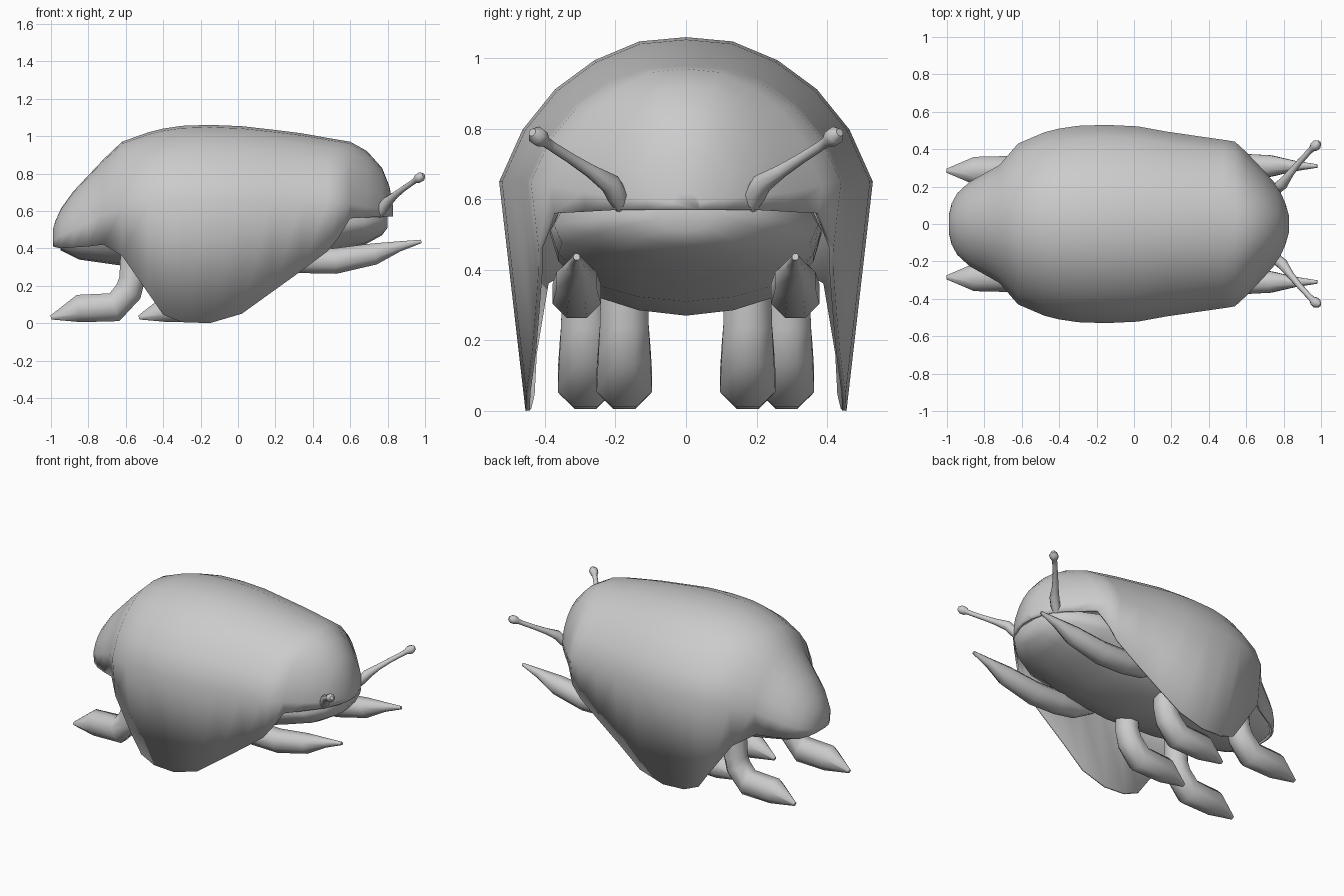
import bpy, bmesh, math
from mathutils import Vector

if "Cube" in bpy.data.objects:
    bpy.data.objects.remove(bpy.data.objects["Cube"])


def make(name, rings, closed, angle, thickness=0):
    """Loft rings of points, cap both ends, shade smooth below an angle."""
    bm = bmesh.new()
    vs = [[bm.verts.new(p) for p in ring] for ring in rings]
    n = len(vs[0])
    for a, b in zip(vs, vs[1:]):
        for i in range(n if closed else n - 1):
            j = (i + 1) % n
            bm.faces.new((a[i], a[j], b[j], b[i]))
    bm.faces.new(vs[0])
    bm.faces.new(vs[-1])
    bmesh.ops.recalc_face_normals(bm, faces=bm.faces)
    # make sure open shells face outward too
    top = max(bm.faces, key=lambda f: f.calc_center_median().z)
    if top.normal.z < 0:
        bmesh.ops.reverse_faces(bm, faces=bm.faces)
    me = bpy.data.meshes.new(name)
    bm.to_mesh(me)
    bm.free()
    ob = bpy.data.objects.new(name, me)
    bpy.context.collection.objects.link(ob)
    bpy.ops.object.select_all(action='DESELECT')
    ob.select_set(True)
    bpy.context.view_layer.objects.active = ob
    bpy.ops.object.shade_smooth_by_angle(angle=math.radians(angle))
    if thickness:
        mod = ob.modifiers.new("thickness", 'SOLIDIFY')
        mod.thickness = thickness
        mod.offset = -1
    return ob


def mirror_section(x, half):
    """Mirror a half section (y, z) that starts on the centre line."""
    return ([(x, -y, z) for y, z in reversed(half[1:])] +
            [(x, y, z) for y, z in half])


def tube(name, path, sides=8):
    """Tapered tube through (x, y, z, radius) points."""
    pts = [Vector(p[:3]) for p in path]
    rings = []
    for i, p in enumerate(pts):
        t = (pts[min(i + 1, len(pts) - 1)] - pts[max(i - 1, 0)]).normalized()
        u = Vector((0, 1, 0))
        u = (u - t * t.dot(u)).normalized()
        v = t.cross(u)
        r = path[i][3]
        rings.append([p + r * (u * math.cos(a) + v * math.sin(a)) for a in
                      [2 * math.pi * (k + .5) / sides for k in range(sides)]])
    return make(name, rings, True, 50)


# Shell: x, top z, half width, z of widest point, lower edge z
stations = [
    (-.99, .50, .05, .44, .41), (-.975, .55, .11, .45, .405),
    (-.945, .615, .165, .47, .40), (-.88, .705, .225, .50, .405),
    (-.80, .79, .27, .54, .41), (-.72, .875, .315, .58, .42),
    (-.62, .97, .43, .62, .36), (-.48, 1.02, .49, .64, .16),
    (-.40, 1.04, .51, .645, .045), (-.30, 1.055, .525, .65, .005),
    (-.15, 1.06, .53, .65, 0), (.02, 1.053, .522, .65, .05),
    (.18, 1.035, .493, .65, .165), (.34, 1.015, .47, .65, .28),
    (.48, .99, .45, .65, .385), (.54, .98, .44, .65, .46),
    (.60, .97, .385, .64, .56), (.69, .92, .29, .62, .565),
    (.77, .83, .20, .61, .57), (.81, .73, .11, .60, .57),
    (.83, .62, .04, .59, .57)]
shell = []
for x, zt, w, zw, zb in stations:
    h = zt - zw
    half = [(0, zt), (.25 * w, zw + .97 * h), (.49 * w, zw + .84 * h),
            (.70 * w, zw + .64 * h), (.875 * w, zw + .36 * h), (w, zw),
            (max(w - .115 * (zw - zb), .01), zb)]
    shell.append(mirror_section(x, half))
make("shell", shell, False, 50, .012)

# Body: x, bottom z, half width, top z
body = []
for x, zb, w, zt in [(-.95, .39, .12, .43), (-.85, .34, .22, .48),
                     (-.64, .31, .31, .55), (-.35, .28, .37, .58),
                     (0, .27, .385, .58), (.3, .31, .385, .58),
                     (.5, .375, .375, .58), (.68, .42, .28, .58),
                     (.77, .47, .19, .58), (.80, .51, .08, .58)]:
    h = zt - zb
    body.append(mirror_section(x, [(0, zb), (.35 * w, zb + .05 * h),
                                   (.68 * w, zb + .18 * h),
                                   (.94 * w, zb + .5 * h),
                                   (w, zb + .75 * h), (.92 * w, zt)]))
make("body", body, True, 50)

for s, side in ((-1, "near"), (1, "far")):
    # Walking legs with flat-lying pointed feet
    for part, dx, y in (("rear", 0, s * .285), ("middle", .47, s * .175)):
        tube(f"{part}_leg_{side}", [
            (dx - .56, y, .44, .07), (dx - .565, y, .24, .075),
            (dx - .585, y, .17, .08), (dx - .66, y, .085, .085),
            (dx - .85, y, .078, .08), (dx - 1.0, y, .03, .012)])
    # Forward reaching arms
    y = s * .31
    tube(f"front_leg_{side}", [
        (.06, y, .38, .02), (.20, y, .345, .06), (.34, y, .335, .073),
        (.52, y, .332, .074), (.73, y, .37, .062), (.86, y, .41, .03),
        (.98, y, .437, .01)])
    # Antennae with a small knob
    tube(f"antenna_{side}", [
        (.75, s * .18, .575, .02), (.77, s * .195, .61, .03),
        (.795, s * .215, .645, .03), (.835, s * .27, .68, .02),
        (.88, s * .325, .715, .016), (.93, s * .38, .75, .015),
        (.95, s * .40, .764, .016), (.962, s * .412, .773, .026),
        (.978, s * .425, .782, .027), (.993, s * .436, .79, .012)])
